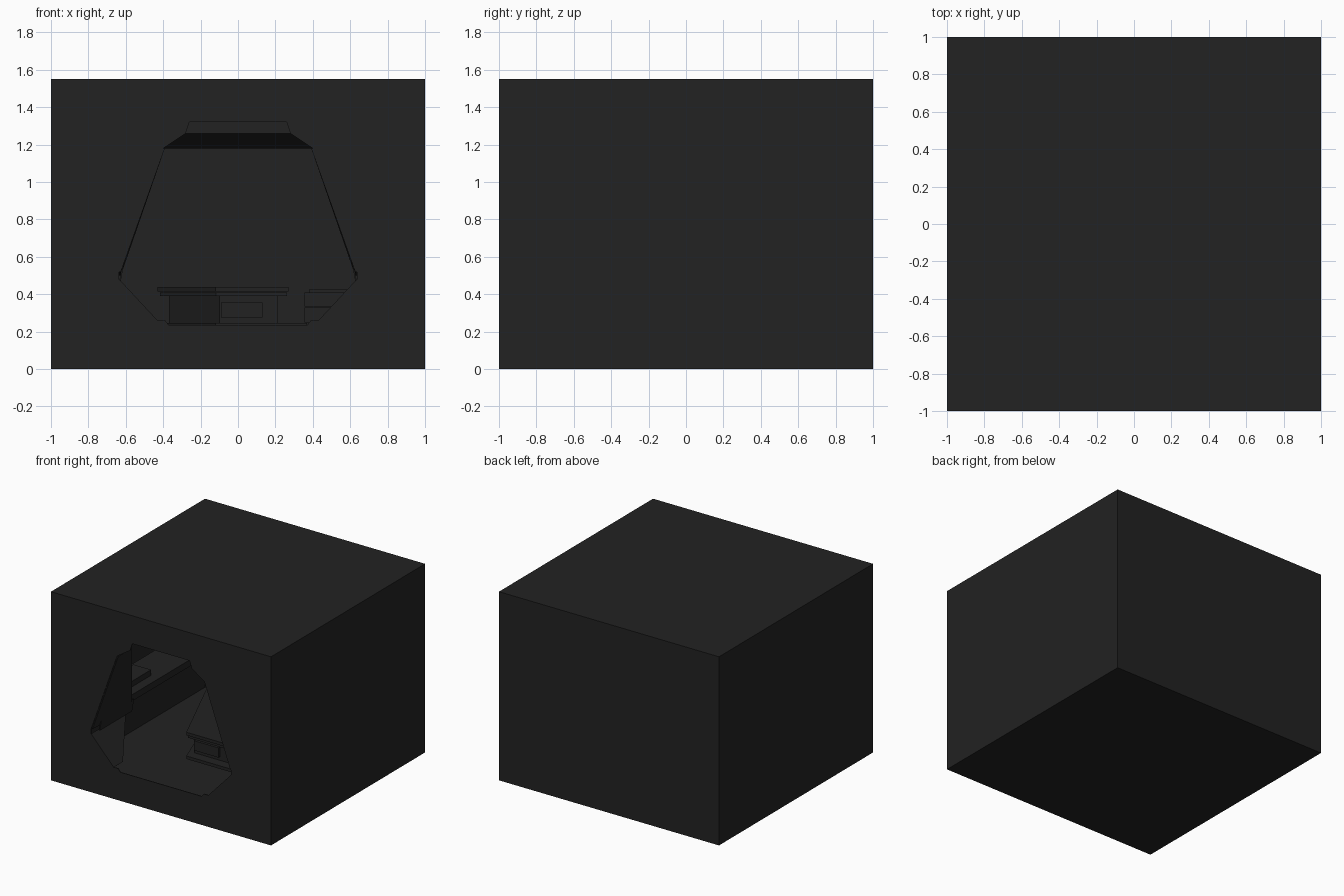
import bpy, bmesh
from mathutils import Vector

if "Cube" in bpy.data.objects:
    bpy.data.objects.remove(bpy.data.objects["Cube"])

mat = bpy.data.materials.new("charcoal")
mat.diffuse_color = (0.016, 0.016, 0.016, 1)
mat.use_nodes = True
mat.node_tree.nodes["Principled BSDF"].inputs["Base Color"].default_value = mat.diffuse_color


def make(name, bm, thickness=0.0):
    bmesh.ops.recalc_face_normals(bm, faces=bm.faces)
    me = bpy.data.meshes.new(name)
    bm.to_mesh(me)
    bm.free()
    ob = bpy.data.objects.new(name, me)
    bpy.context.collection.objects.link(ob)
    me.materials.append(mat)
    if thickness:
        s = ob.modifiers.new("Solidify", 'SOLIDIFY')
        s.thickness = thickness
        s.offset = -1
    return ob


def box(name, x0, x1, y0, y1, z0, z1):
    bm = bmesh.new()
    bmesh.ops.create_cube(bm, size=1)
    for v in bm.verts:
        v.co = Vector(((x0 + x1) / 2 + v.co.x * (x1 - x0),
                       (y0 + y1) / 2 + v.co.y * (y1 - y0),
                       (z0 + z1) / 2 + v.co.z * (z1 - z0)))
    return make(name, bm)


def prism(name, pts, z0, z1):
    bm = bmesh.new()
    f = bm.faces.new([bm.verts.new((x, y, z0)) for x, y in pts])
    r = bmesh.ops.extrude_face_region(bm, geom=[f])
    for v in r["geom"]:
        if isinstance(v, bmesh.types.BMVert):
            v.co.z = z1
    return make(name, bm)


def plate(name, pts, thickness=0.008):
    bm = bmesh.new()
    bm.faces.new([bm.verts.new(p) for p in pts])
    return make(name, bm, thickness)


# Hollow outer shell: five plain walls plus a front wall with a window
half = [(0.26, 1.32), (0.28, 1.26), (0.40, 1.18), (0.635, 0.52),
        (0.635, 0.48), (0.43, 0.26), (0.39, 0.26), (0.37, 0.235)]
opening = half + [(-x, z) for x, z in reversed(half)]
H = 1.55
bm = bmesh.new()
bmesh.ops.create_cube(bm, size=2)
for v in bm.verts:
    v.co.z = H if v.co.z > 0 else 0
front = min(bm.faces, key=lambda f: f.calc_center_median().y)
outer = list(front.verts)
bmesh.ops.delete(bm, geom=[front], context='FACES_ONLY')
rim = [bm.verts.new((x, -1, z)) for x, z in opening]
edges = [bm.edges.new((rim[i - 1], rim[i])) for i in range(len(rim))]
edges += [bm.edges.get((outer[i - 1], outer[i])) for i in range(4)]
bmesh.ops.triangle_fill(bm, edges=edges, use_beauty=True, normal=(0, -1, 0))
bmesh.ops.dissolve_limit(bm, angle_limit=0.01, verts=bm.verts, edges=bm.edges)
make("outer_shell", bm, 0.006)

# Slanted panels running inward from the window sides, and side ledges
for side, s in (("left", -1), ("right", 1)):
    plate(side + "_upper_panel", [(s * 0.40, -0.995, 1.18), (s * 0.635, -0.995, 0.52),
                                  (s * 0.635, -0.48, 0.50), (s * 0.40, -0.82, 1.18)])
    plate(side + "_lower_panel", [(s * 0.635, -0.995, 0.48), (s * 0.43, -0.995, 0.26),
                                  (s * 0.43, -0.88, 0.26), (s * 0.635, -0.55, 0.48)])
    plate(side + "_panel_rim", [(s * 0.635, -0.9, 0.47), (s * 0.635, -0.48, 0.47),
                                (s * 0.615, -0.48, 0.58), (s * 0.615, -0.9, 0.58)])
    a, b = sorted((s * 0.64, s * 0.95))
    box(side + "_ledge", a, b, -0.48, 0.30, 0.54, 0.594)
    a, b = sorted((s * 0.72, s * 0.88))
    box(side + "_ledge_box", a, b, -0.38, -0.1, 0.594, 0.64)

# Header that slopes down into the room
plate("ceiling_slope", [(-0.44, -0.7, 1.26), (0.44, -0.7, 1.26),
                        (0.44, -0.4, 1.18), (-0.44, -0.4, 1.18)])
plate("ceiling_riser", [(-0.44, -0.7, 1.26), (0.44, -0.7, 1.26),
                        (0.44, -0.7, 1.36), (-0.44, -0.7, 1.36)])

# Console table with a slanted left end
table = [(-0.12, -0.5), (0.27, -0.5), (0.27, 0.2), (-0.43, 0.2)]
prism("console_top", table, 0.415, 0.44)
prism("console_under_top", [(x * 0.97, y * 0.97) for x, y in table], 0.39, 0.41)
prism("console_body", [(-0.10, -0.42), (0.21, -0.42), (0.21, 0.18), (-0.37, 0.18)], 0.24, 0.39)
box("console_drawer", -0.09, 0.13, -0.44, -0.42, 0.275, 0.355)
prism("console_base", [(-0.12, -0.5), (0.37, -0.5), (0.37, 0.2), (-0.38, 0.2)], 0.22, 0.245)

# Stacked seat on the right
box("seat_lower", 0.355, 0.62, -0.45, -0.1, 0.25, 0.33)
box("seat_upper", 0.355, 0.62, -0.40, -0.1, 0.335, 0.41)
box("seat_top", 0.38, 0.62, -0.38, -0.1, 0.41, 0.425)
